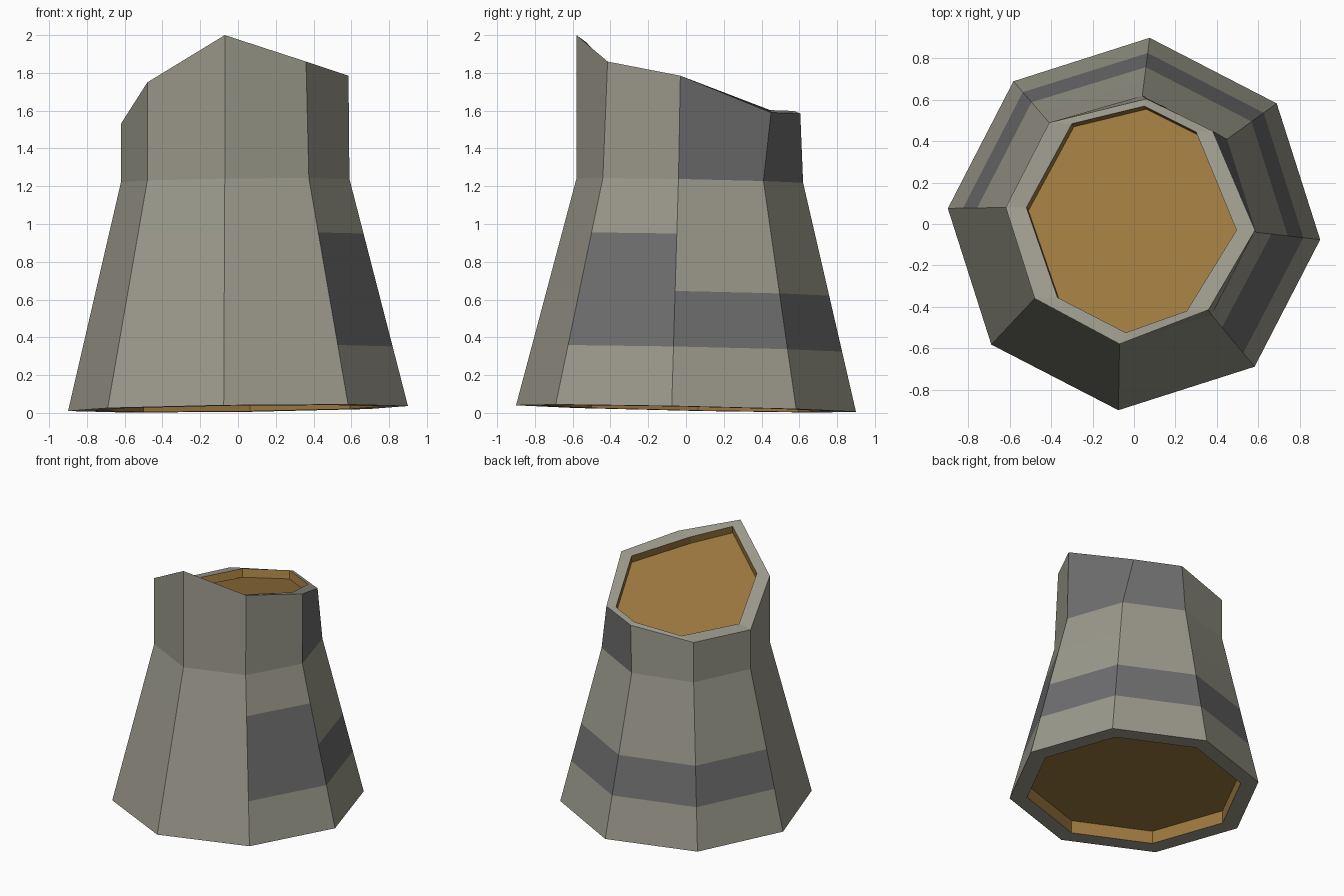
import bpy, bmesh
from math import cos, sin, radians
from mathutils import Vector

if "Cube" in bpy.data.objects:
    bpy.data.objects.remove(bpy.data.objects["Cube"])

N = 8


def material(name, rgb):
    m = bpy.data.materials.new(name)
    m.diffuse_color = (*rgb, 1)
    m.use_nodes = True
    m.node_tree.nodes["Principled BSDF"].inputs["Base Color"].default_value = m.diffuse_color
    return m


def tilted(x, y, h):
    """Point on a horizontal cut that leans slightly, like the base."""
    return Vector((x, y, h + 0.013 * x - 0.02 * y))


def circle(r, h):
    return [tilted(r * cos(radians(45 * k - 4.8)), r * sin(radians(45 * k - 4.8)), h)
            for k in range(N)]


# Key outlines, counter-clockwise from the right
base = circle(0.903, 0.023)
waist_xy = [(0.59, -0.04), (0.45, 0.41), (0.04, 0.62), (-0.41, 0.49),
            (-0.62, 0.08), (-0.48, -0.36), (-0.07, -0.58), (0.375, -0.44)]
waist = [tilted(x, y, 1.23) for x, y in waist_xy]
top = [Vector(p) for p in (
    (0.585, -0.03, 1.785), (0.38, 0.45, 1.59), (0.06, 0.605, 1.585), (-0.41, 0.49, 1.53),
    (-0.62, 0.08, 1.53), (-0.48, -0.36, 1.75), (-0.07, -0.58, 2.0), (0.36, -0.415, 1.86))]
lip_xy = [(0.495, -0.03), (0.30, 0.445), (0.05, 0.57), (-0.30, 0.485),
          (-0.52, 0.08), (-0.37, -0.355), (-0.04, -0.525), (0.255, -0.42)]
lip = [Vector((x, y, t.z + 0.13 * (1.69 - t.z))) for (x, y), t in zip(lip_xy, top)]


def between(h):
    """Ring on the flared trunk at height h."""
    f = (h - 0.023) / (1.23 - 0.023)
    return [a.lerp(b, f) for a, b in zip(base, waist)]


base_lip = circle(0.775, 0.023)
rings = [
    [p + Vector((0, 0, 0.1)) for p in base_lip],       # floor of lower recess
    base_lip, base,
    between(0.34), between(0.635), between(0.94),      # bark band edges
    waist, top, lip,
    [p + Vector((0.01, -0.015, -0.06)) for p in lip],  # floor of upper recess
]
BARK, DARK, WOOD = 0, 1, 2
# Dark sides in each strip, by strip index
dark = {3: {0, 1, 2, 3, 7}, 4: {7}, 6: {0, 1}}

# Stump: bark skin with a recessed wood face at both ends
bm = bmesh.new()
verts = [[bm.verts.new(p) for p in ring] for ring in rings]
for i in range(len(verts) - 1):
    lo, hi = verts[i], verts[i + 1]
    for k in range(N):
        n = (k + 1) % N
        f = bm.faces.new((lo[k], lo[n], hi[n], hi[k]))
        if i in (0, len(verts) - 2):
            f.material_index = WOOD
        else:
            f.material_index = DARK if k in dark.get(i, ()) else BARK
for ring in (verts[0], verts[-1]):
    bm.faces.new(ring).material_index = WOOD
bmesh.ops.recalc_face_normals(bm, faces=bm.faces)

mesh = bpy.data.meshes.new("stump")
bm.to_mesh(mesh)
bm.free()
mesh.materials.append(material("bark", (0.33, 0.32, 0.26)))
mesh.materials.append(material("dark_bark", (0.155, 0.155, 0.16)))
mesh.materials.append(material("wood", (0.34, 0.19, 0.05)))
stump = bpy.data.objects.new("stump", mesh)
bpy.context.collection.objects.link(stump)
